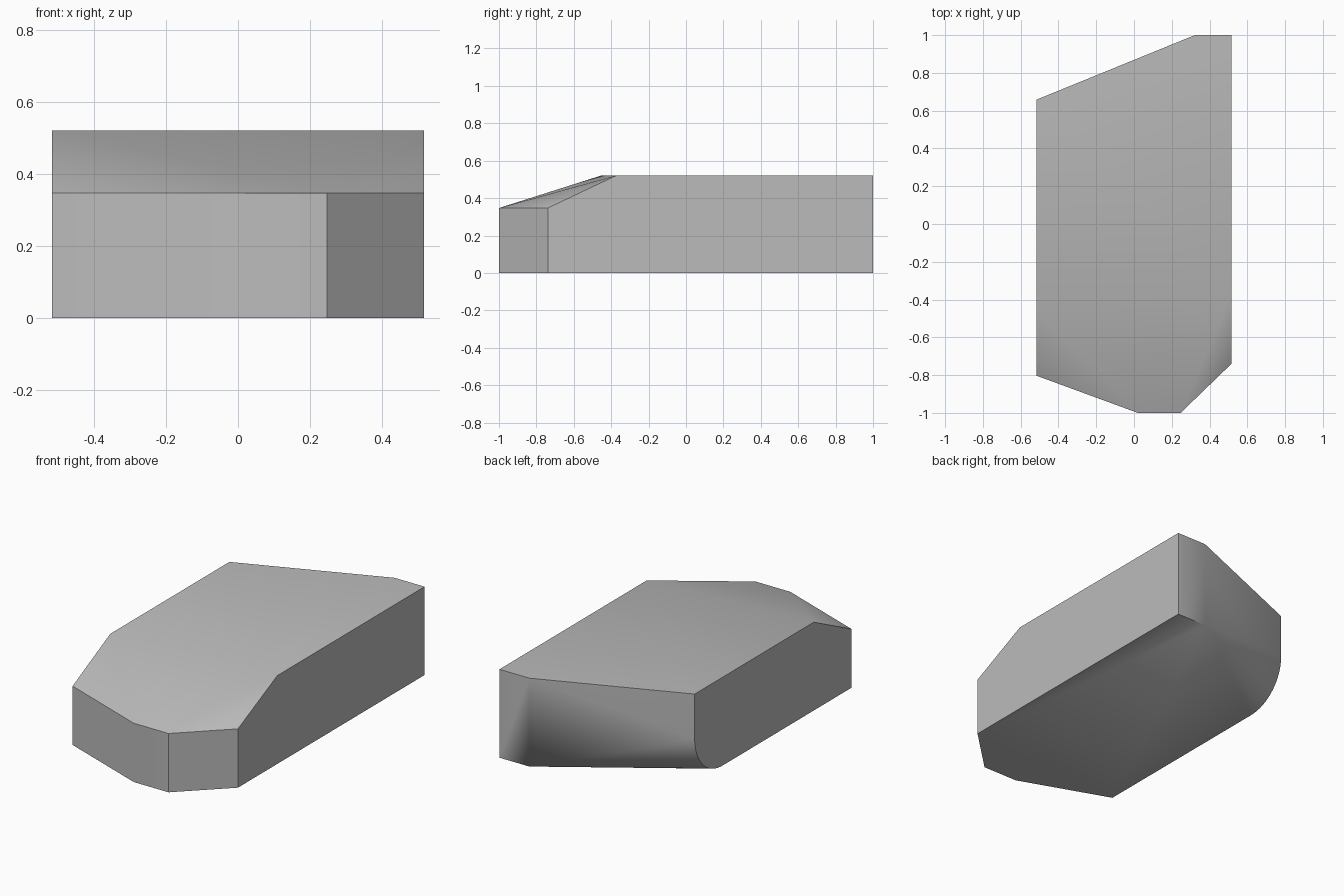
import bpy, bmesh
from math import sin, cos, pi, radians

cube = bpy.data.objects.get("Cube")
if cube:
    bpy.data.objects.remove(cube, do_unlink=True)

W, H, NOSE = 0.517, 0.521, 0.347   # half width, full height, nose height
R = 0.26                           # undercut radius at the rear corner

grey = bpy.data.materials.new("plain grey")
grey.use_nodes = True
colour = (0.5, 0.5, 0.5, 1)
grey.diffuse_color = colour
grey.node_tree.nodes["Principled BSDF"].inputs["Base Color"].default_value = colour

# plan outline: nose, and the tail corners
nose = [(-W, -0.803), (0.02, -1), (0.247, -1), (W, -0.739)]
tail = [(W, 1), (0.322, 1)]
rear_y = 0.658

points = [(x, y, z) for x, y in nose for z in (0, NOSE)]
points += [(x, y, z) for x, y in tail for z in (0, H)]
# flat top corners behind the sloping nose, and the rear corner
points += [(-W, -0.452, H), (W, -0.372, H), (-W, rear_y, H)]
# rounded undercut that fades out towards the tail
STEPS = 16
for i in range(STEPS + 1):
    a = pi / 2 * i / STEPS
    points.append((-W, rear_y - R + R * cos(a), R - R * sin(a)))

# the body is the convex skin over these points
bm = bmesh.new()
for p in points:
    bm.verts.new(p)
bmesh.ops.convex_hull(bm, input=bm.verts)
bmesh.ops.dissolve_limit(bm, angle_limit=radians(0.5), verts=bm.verts, edges=bm.edges)
bmesh.ops.recalc_face_normals(bm, faces=bm.faces)
mesh = bpy.data.meshes.new("body")
bm.to_mesh(mesh)
bm.free()
mesh.materials.append(grey)

body = bpy.data.objects.new("body", mesh)
bpy.context.collection.objects.link(body)
bpy.context.view_layer.objects.active = body
body.select_set(True)
bpy.ops.object.shade_smooth_by_angle(angle=radians(30))
